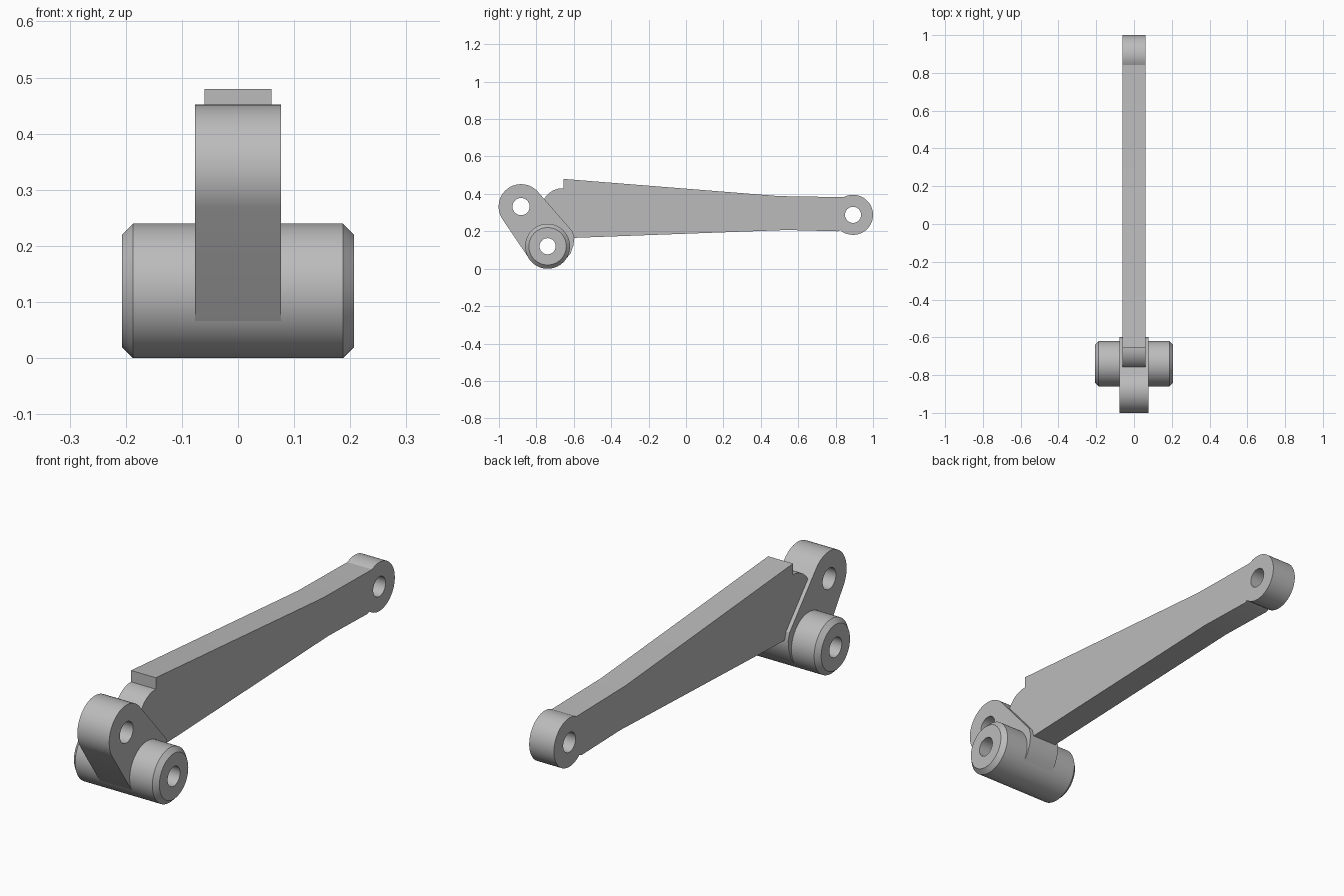
import bpy, bmesh
from math import sin, cos, radians, pi
from mathutils import Matrix, Vector

cube = bpy.data.objects.get("Cube")
if cube:
    bpy.data.objects.remove(cube, do_unlink=True)

GREY = (0.5, 0.5, 0.5, 1)
steel = bpy.data.materials.new("plain grey metal")
steel.use_nodes = True
steel.diffuse_color = GREY
steel.node_tree.nodes["Principled BSDF"].inputs["Base Color"].default_value = GREY

# Local profile plane (x, y) becomes world (y, z); thickness runs along world x
SIDEWAYS = Matrix(((0, 0, 1, 0), (1, 0, 0, 0), (0, 1, 0, 0), (0, 0, 0, 1)))


def arc(center, radius, start, end, steps=24):
    """Points along an arc, angles in degrees."""
    angles = [radians(start + (end - start) * i / steps) for i in range(steps + 1)]
    return [(center[0] + radius * cos(a), center[1] + radius * sin(a)) for a in angles]


def circle(center, radius):
    return arc(center, radius, 0, 360, 48)[:-1]


def finish(obj):
    bpy.ops.object.select_all(action='DESELECT')
    obj.select_set(True)
    bpy.context.view_layer.objects.active = obj
    bpy.ops.object.shade_smooth_by_angle(angle=radians(25))


def plate(name, outline, holes, half_width):
    """Flat outline with holes, thickened evenly about x = 0."""
    curve = bpy.data.curves.new(name, 'CURVE')
    curve.dimensions = '2D'
    curve.fill_mode = 'BOTH'
    curve.extrude = half_width
    for loop in [outline] + holes:
        spline = curve.splines.new('POLY')
        spline.points.add(len(loop) - 1)
        for point, (y, z) in zip(spline.points, loop):
            point.co = (y, z, 0, 1)
        spline.use_cyclic_u = True
    helper = bpy.data.objects.new(name + "_outline", curve)
    bpy.context.collection.objects.link(helper)
    bpy.context.view_layer.update()
    graph = bpy.context.evaluated_depsgraph_get()
    mesh = bpy.data.meshes.new_from_object(helper.evaluated_get(graph))
    bpy.data.objects.remove(helper, do_unlink=True)
    mesh.transform(SIDEWAYS)
    bm = bmesh.new()
    bm.from_mesh(mesh)
    bmesh.ops.remove_doubles(bm, verts=bm.verts, dist=0.0002)
    bmesh.ops.recalc_face_normals(bm, faces=bm.faces)
    bm.to_mesh(mesh)
    bm.free()
    mesh.name = name
    mesh.materials.clear()
    mesh.materials.append(steel)
    obj = bpy.data.objects.new(name, mesh)
    bpy.context.collection.objects.link(obj)
    finish(obj)


def bushing(name, center, bore, radius, half_length, chamfer):
    """Chamfered tube lying along x."""
    face = radius - chamfer
    shoulder = half_length - chamfer
    section = [(-half_length, bore), (-half_length, face), (-shoulder, radius),
               (shoulder, radius), (half_length, face), (half_length, bore)]
    bm = bmesh.new()
    verts = [bm.verts.new((x, 0, r)) for x, r in section]
    edges = [bm.edges.new((verts[i - 1], verts[i])) for i in range(len(verts))]
    bmesh.ops.spin(bm, geom=verts + edges, axis=(1, 0, 0), cent=(0, 0, 0),
                   angle=2 * pi, steps=64, use_merge=True)
    bmesh.ops.remove_doubles(bm, verts=bm.verts, dist=0.0002)
    bmesh.ops.recalc_face_normals(bm, faces=bm.faces)
    bmesh.ops.translate(bm, verts=bm.verts, vec=Vector((0, *center)))
    mesh = bpy.data.meshes.new(name)
    bm.to_mesh(mesh)
    bm.free()
    mesh.materials.append(steel)
    obj = bpy.data.objects.new(name, mesh)
    bpy.context.collection.objects.link(obj)
    finish(obj)


PIVOT = (-0.74, 0.12)
LUG_EYE = (-0.882, 0.332)
ARM_EYE = (0.893, 0.288)

# Pivot bushing across the model
bushing("pivot_bushing", PIVOT, 0.043, 0.12, 0.207, 0.02)

# Lug joining the upper eye to the bushing
lug = (arc(LUG_EYE, 0.12, 40, 212) + arc(PIVOT, 0.119, 212, 325)
       + [(-0.618, 0.08), (-0.602, 0.125), (-0.597, 0.165), (-0.607, 0.2)])
plate("lug", lug, [circle(LUG_EYE, 0.046), circle(PIVOT, 0.08)], 0.077)

# Tapered arm with rounded tongue, top step and end eye
arm = ([(-0.64, 0.165), (-0.597, 0.165), (0.54, 0.207), (0.81, 0.2)]
       + arc(ARM_EYE, 0.107, -130, 118, 40)
       + [(0.5, 0.388), (-0.655, 0.48), (-0.655, 0.43)]
       + arc((-0.66, 0.318), 0.112, 90, 150, 12) + [(-0.77, 0.34)])
plate("arm", arm, [circle(ARM_EYE, 0.043)], 0.06)
